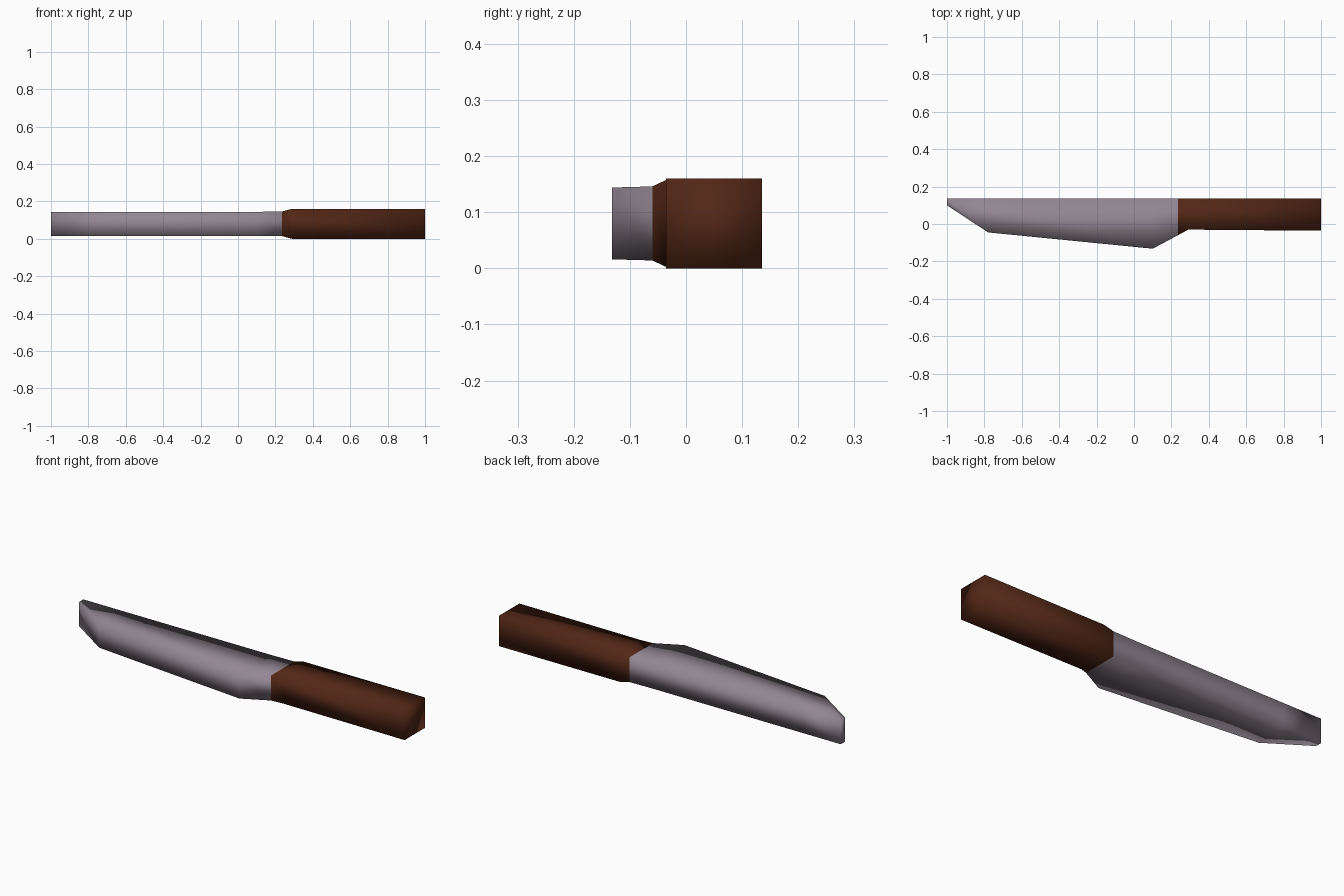
import bpy, bmesh

if "Cube" in bpy.data.objects:
    bpy.data.objects.remove(bpy.data.objects["Cube"])

BACK = 0.135   # straight spine of the knife
MID = 0.08     # mid height of the thickness


def material(name, color):
    m = bpy.data.materials.new(name)
    m.diffuse_color = color
    m.use_nodes = True
    m.node_tree.nodes["Principled BSDF"].inputs["Base Color"].default_value = m.diffuse_color
    return m


def loft(name, stations, mat, cap_start, cap_end):
    """Skin rectangular sections given as (x, front y, half thickness)."""
    bm = bmesh.new()
    rings = []
    for x, y, h in stations:
        rings.append([bm.verts.new(p) for p in (
            (x, y, MID - h), (x, BACK, MID - h),
            (x, BACK, MID + h), (x, y, MID + h))])
    for a, b in zip(rings, rings[1:]):
        for i in range(4):
            j = (i + 1) % 4
            bm.faces.new((a[i], a[j], b[j], b[i]))
    if cap_start:
        bm.faces.new(rings[0])
    if cap_end:
        bm.faces.new(rings[-1])
    bmesh.ops.recalc_face_normals(bm, faces=bm.faces)
    # recalc can flip an open shell, so check against the shell's middle
    top = max(bm.faces, key=lambda f: f.calc_center_median().z)
    if top.normal.z < 0:
        bmesh.ops.reverse_faces(bm, faces=bm.faces)
    for f in bm.faces:
        f.smooth = True
    me = bpy.data.meshes.new(name)
    bm.to_mesh(me)
    bm.free()
    me.materials.append(mat)
    ob = bpy.data.objects.new(name, me)
    bpy.context.collection.objects.link(ob)
    return ob


steel = material("steel", (0.29, 0.24, 0.29, 1))
wood = material("dark_wood", (0.085, 0.02, 0.008, 1))

# Blade: clipped tip, long cutting edge, heel tapering to the neck
loft("blade", [(-1.0, 0.10, 0.064), (-0.78, -0.045, 0.064),
               (0.10, -0.132, 0.064), (0.235, -0.06, 0.066)],
     steel, True, False)

# Handle: short flared collar, then a plain grip
loft("handle", [(0.235, -0.06, 0.066), (0.29, -0.03, 0.08),
                (1.0, -0.036, 0.08)],
     wood, False, True)
